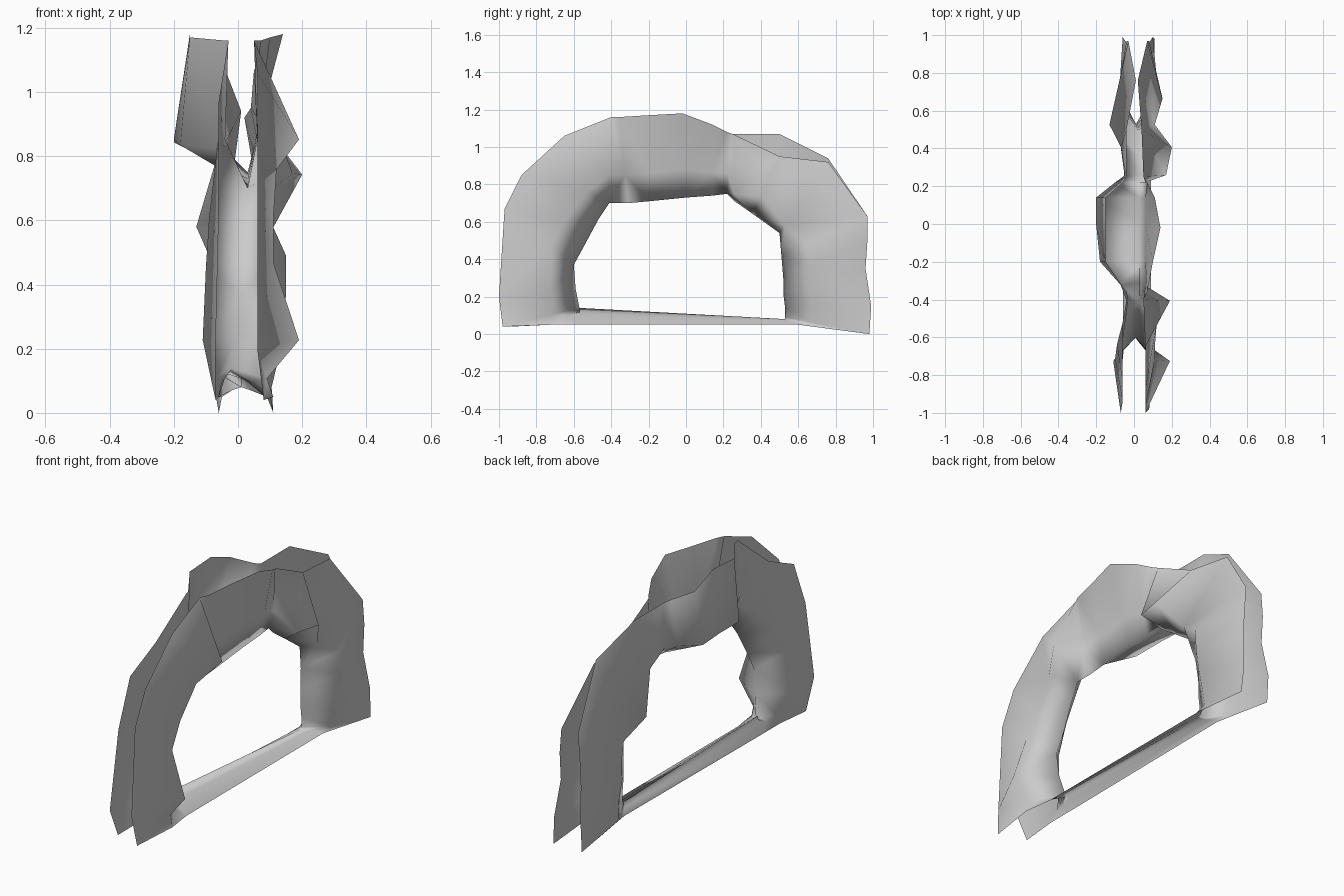
import bpy
import bmesh
import math
from mathutils import Vector

default_cube = bpy.data.objects.get("Cube")
if default_cube:
    bpy.data.objects.remove(default_cube, do_unlink=True)

# One plain grey for the whole sheet
grey = bpy.data.materials.new("plain_grey")
grey.use_nodes = True
grey_rgba = (0.6, 0.6, 0.6, 1)
grey.diffuse_color = grey_rgba
grey.node_tree.nodes["Principled BSDF"].inputs["Base Color"].default_value = grey_rgba

# Path in hundredths: outer rim (y, z), inner fold (y, z)
front_leg_path = [
    (-72, 5, -57, 12), (-98, 4, -57, 14), (-100, 20, -59, 24),
    (-97, 67, -60, 37), (-88, 85, -54, 48), (-65, 106, -47, 61),
    (-40, 116, -41, 70),
]
crown_path = [
    (-36, 116, -31, 70), (-20, 117, -20, 71), (-2, 118, 0, 73),
    (14, 112, 14, 74), (22, 108, 22, 75),
]
back_leg_path = [
    (25, 107, 26, 71), (50, 95, 36, 64), (76, 92, 50, 54),
    (97, 63, 51, 42), (97, 50, 52, 30), (96, 35, 52, 22),
    (99, 15, 53, 14), (98, 0, 53, 9),
]
bar_path = [(60, 5, 53, 8), (-57, 5, -57, 14)]

# Widths in hundredths: left rim, left bulge, fold, right bulge, right rim
front_leg_widths = [
    (-6, -5, -3, 4, 11), (-7, -7, -2, 9, 8), (-7, -11, 0, 19, 6),
    (-6, -10, 1, 11, 6), (-6, -9, 1, 11, 6), (-6, -6, 2, 12, 6),
    (-3, -4, 3, 19, 5),
]
crown_widths = [
    (-4, -7, 3, 6, 7), (-15, -18, 3, 6, 10), (-15, -20, 3, 6, 14),
    (-15, -20, 3, 6, 11), (-6, -10, 3, 6, 7),
]
back_leg_widths = [
    (-4, -5, 3, 17, 5), (-4, -7, 3, 20, 4), (1, -13, 2, 11, 2),
    (-3, -9, 2, 15, 7), (-4, -8, 1, 15, 8), (-4, -8, 1, 13, 8),
    (-6, -7, 1, 12, 10), (-6, -7, 1, 10, 11),
]
bar_widths = [(-5, -2, 1, 4, 9), (-6, -4, -3, 1, 9)]

# Local departures: left rim shift (y, z), left and right bulge positions
MIDWAY = 0.33
LOW = 0.1
NO_CHANGE = (0, 0, MIDWAY, MIDWAY)
front_changes = {
    1: (5, 0, MIDWAY, MIDWAY),
    3: (3, -5, MIDWAY, MIDWAY),
    4: (4, 2, MIDWAY, MIDWAY),
    5: (3, -9, MIDWAY, MIDWAY),
}
crown_changes = {index: (0, 0, 0.27, MIDWAY) for index in range(len(crown_path))}
back_changes = {
    0: (0, 0, MIDWAY, LOW),
    1: (0, 12, MIDWAY, MIDWAY),
    2: (0, 2, LOW, LOW),
}


def cross_section(station, widths, change):
    """Five points across the channel, from left rim to right rim."""
    outer_y, outer_z, inner_y, inner_z = station
    shift_y, shift_z, left_position, right_position = change
    fold = Vector((inner_y, inner_z))
    right_rim = Vector((outer_y, outer_z))
    left_rim = right_rim + Vector((shift_y, shift_z))
    profile = [
        left_rim,
        fold.lerp(left_rim, left_position),
        fold,
        fold.lerp(right_rim, right_position),
        right_rim,
    ]
    return [Vector((x, p.x, p.y)) / 100 for x, p in zip(widths, profile)]


def section_rows(path, widths, changes):
    """Cross sections along one limb of the loop."""
    return [
        cross_section(station, width, changes.get(index, NO_CHANGE))
        for index, (station, width) in enumerate(zip(path, widths))
    ]


def build_channel(name, sections):
    """Closed loop of cross sections joined into one open channel."""
    bm = bmesh.new()
    rows = [[bm.verts.new(point) for point in points] for points in sections]
    for index, row in enumerate(rows):
        following = rows[(index + 1) % len(rows)]
        for k in range(len(row) - 1):
            bm.faces.new((row[k], following[k], following[k + 1], row[k + 1]))
    bmesh.ops.triangulate(bm, faces=bm.faces[:], quad_method="SHORT_EDGE")
    mesh = bpy.data.meshes.new(name)
    bm.to_mesh(mesh)
    bm.free()
    mesh.materials.append(grey)
    channel = bpy.data.objects.new(name, mesh)
    bpy.context.collection.objects.link(channel)
    return channel


# Assemble the loop: front leg, crown, back leg, bottom bar
arch_channel = build_channel(
    "arch_channel",
    section_rows(front_leg_path, front_leg_widths, front_changes)
    + section_rows(crown_path, crown_widths, crown_changes)
    + section_rows(back_leg_path, back_leg_widths, back_changes)
    + section_rows(bar_path, bar_widths, {}),
)

# Smooth panels with only the tightest folds kept sharp
bpy.ops.object.select_all(action="DESELECT")
arch_channel.select_set(True)
bpy.context.view_layer.objects.active = arch_channel
bpy.ops.object.shade_smooth_by_angle(angle=math.radians(120))
